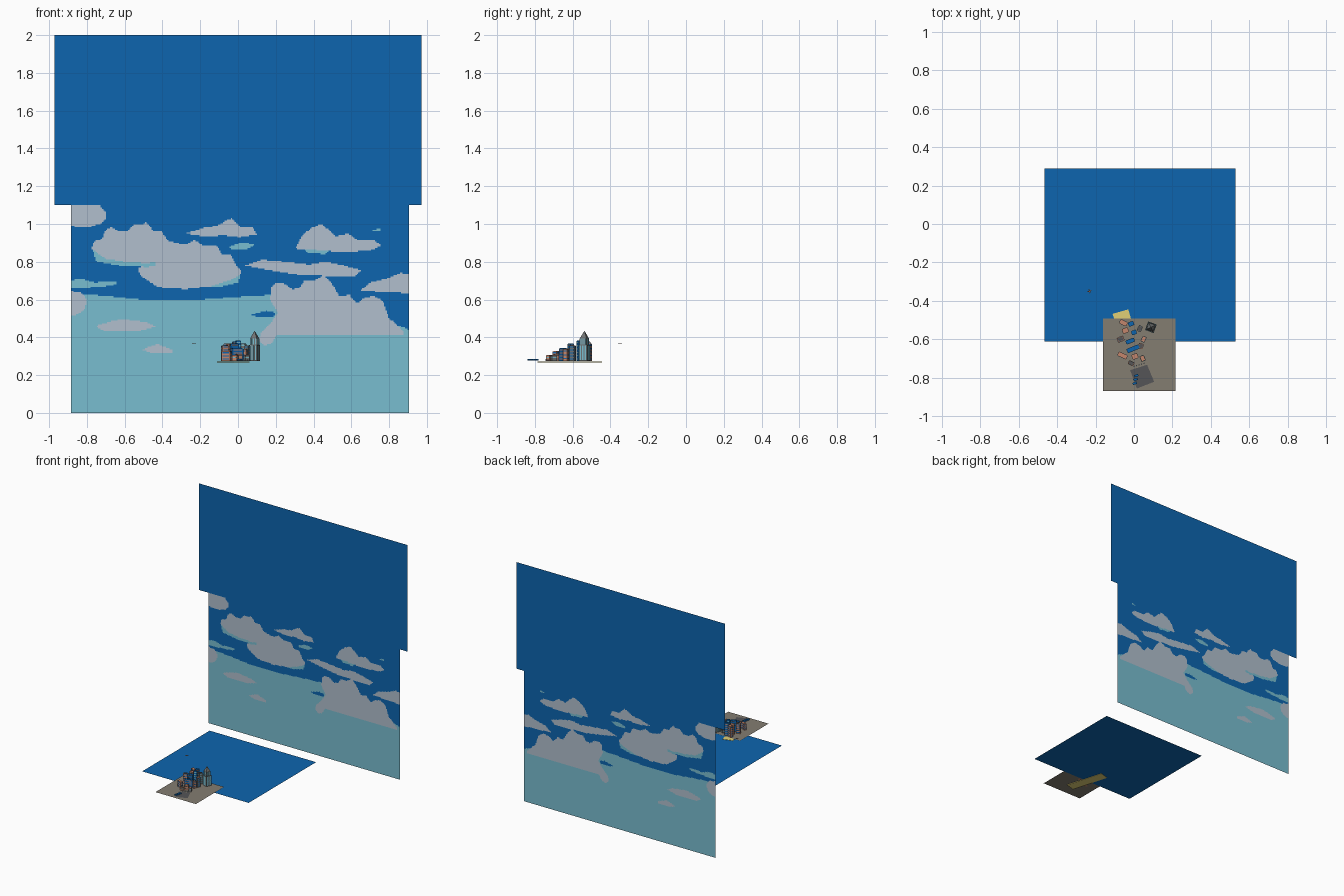
import bpy, bmesh, math, random
from mathutils import Matrix, Vector

if "Cube" in bpy.data.objects:
    bpy.data.objects.remove(bpy.data.objects["Cube"])

random.seed(4)

def mat(name, r, g, b):
    m = bpy.data.materials.new(name)
    m.diffuse_color = (r, g, b, 1)
    m.use_nodes = True
    m.node_tree.nodes["Principled BSDF"].inputs["Base Color"].default_value = m.diffuse_color
    return m

BLUE = mat("deep_blue", .004, .13, .43)
TEAL = mat("pale_teal", .19, .51, .63)
GREY = mat("cloud_grey", .44, .52, .61)
SAND = mat("ground_taupe", .23, .205, .165)
DARK = mat("asphalt", .09, .09, .095)
BRICK = mat("brick_orange", .55, .24, .15)
YELLOW = mat("beach_yellow", .75, .63, .18)
STONE = mat("stone_grey", .16, .17, .17)

def finish(name, bm, mats):
    me = bpy.data.meshes.new(name)
    bm.to_mesh(me)
    bm.free()
    for m in mats:
        me.materials.append(m)
    ob = bpy.data.objects.new(name, me)
    bpy.context.collection.objects.link(ob)
    return ob

def plate(name, pts, m):
    bm = bmesh.new()
    bm.faces.new([bm.verts.new(p) for p in pts])
    return finish(name, bm, [m])

def flat(name, x0, x1, y0, y1, z, m):
    return plate(name, [(x0, y0, z), (x1, y0, z), (x1, y1, z), (x0, y1, z)], m)

# --- painted sky: shapes are layered, then sampled into pixel rows ---
BACK = .87
shapes = []

def paint(index, *pts):
    xs, zs = [p[0] for p in pts], [p[1] for p in pts]
    shapes.append((index, pts, min(xs), max(xs), min(zs), max(zs)))

def inside(x, z, pts):
    hit = False
    for (ax, az), (bx, bz) in zip(pts, pts[1:] + pts[:1]):
        if (az > z) != (bz > z) and x < (bx - ax) * (z - az) / (bz - az) + ax:
            hit = not hit
    return hit

# horizon haze
paint(1, (-.9, .63), (-.7, .62), (-.47, .595), (-.2, .6), (.01, .615), (.19, .625), (.4, .6),
      (.6, .5), (.8, .48), (.91, .44), (.91, -.01), (-.9, -.01))
paint(1, (-.9, .7), (-.83, .71), (-.76, .69), (-.65, .695), (-.64, .68), (-.73, .665), (-.9, .66))
paint(0, (.07, .52), (.15, .54), (.2, .53), (.19, .51), (.1, .51))
# small teal wisps
paint(1, (-.05, .88), (.01, .9), (.09, .895), (.06, .87), (-.03, .865))
paint(1, (.71, .96), (.71, .97), (.755, .975), (.755, .965))
paint(1, (-.77, .87), (-.75, .8), (-.63, .78), (-.5, .78), (-.5, .88))
paint(1, (.35, .88), (.36, .85), (.46, .84), (.5, .88))
# top left and left edge clouds
paint(2, (-.9, 1.11), (-.74, 1.11), (-.7, 1.06), (-.7, 1.03), (-.73, 1.0), (-.8, .98), (-.9, .99))
paint(2, (-.9, .645), (-.83, .64), (-.8, .6), (-.81, .55), (-.85, .52), (-.9, .51))
# large left cloud
paint(2, (-.775, .87), (-.76, .91), (-.72, .92), (-.7, .97), (-.67, .985), (-.63, .96), (-.585, .96),
      (-.55, 1.0), (-.51, .995), (-.485, 1.01), (-.45, .965), (-.405, .96), (-.37, .91), (-.28, .89),
      (-.23, .915), (-.18, .885), (-.115, .89), (-.085, .84), (-.035, .835), (-.01, .78), (.02, .75),
      (0, .7), (-.1, .675), (-.28, .655), (-.425, .665), (-.52, .73), (-.53, .77), (-.45, .79),
      (-.6, .8), (-.7, .815))
paint(1, (-.51, .785), (-.44, .8), (-.44, .775), (-.5, .772))
paint(1, (-.16, .665), (-.05, .7), (.015, .73), (0, .69), (-.08, .67))
# upper centre cloud
paint(2, (-.28, .95), (-.18, .98), (-.11, .99), (-.07, 1.015), (-.035, 1.03), (0, 1.0), (.01, .98),
      (.08, .98), (.1, .945), (.01, .93), (-.07, .94), (-.18, .935))
# upper right cloud
paint(2, (.305, .87), (.32, .9), (.34, .94), (.39, .98), (.44, 1.0), (.485, .965), (.52, .935),
      (.585, .95), (.63, .915), (.72, .915), (.76, .885), (.7, .86), (.54, .85), (.46, .86))
# long middle cloud
paint(2, (.04, .78), (.125, .81), (.245, .8), (.38, .785), (.46, .8), (.56, .78), (.65, .755),
      (.62, .725), (.46, .725), (.325, .73), (.165, .755))
# right edge cloud
paint(2, (.645, .645), (.7, .69), (.8, .715), (.86, .74), (.91, .735), (.91, .63), (.83, .64))
# great cumulus at right
paint(2, (.11, .385), (.12, .42), (.17, .47), (.21, .53), (.17, .6), (.175, .66), (.2, .69), (.245, .685),
      (.285, .655), (.325, .66), (.35, .7), (.4, .7), (.455, .73), (.5, .68), (.54, .615), (.59, .625),
      (.63, .58), (.67, .61), (.72, .62), (.77, .59), (.8, .5), (.84, .47), (.87, .44), (.88, .415), (.2, .41),
      (.18, .37), (.14, .355))
# low thin clouds
paint(2, (-.755, .46), (-.65, .49), (-.6, .495), (-.48, .48), (-.435, .455), (-.52, .435), (-.7, .43))
paint(2, (-.51, .335), (-.43, .365), (-.35, .335), (-.345, .315), (-.47, .32))

def sky_colour(x, z):
    for index, pts, x0, x1, z0, z1 in reversed(shapes):
        if x0 < x < x1 and z0 < z < z1 and inside(x, z, pts):
            return index
    return 0

bm = bmesh.new()
X0, X1, TOP, NX, NZ = -.885, .905, 1.1, 260, 160
sx, sz = (X1 - X0) / NX, TOP / NZ
for j in range(NZ):
    row = [sky_colour(X0 + (i + .5) * sx, (j + .5) * sz) for i in range(NX)] + [-1]
    start = 0
    for i in range(1, NX + 1):
        if row[i] != row[start]:
            a, b, c, d = X0 + start * sx, X0 + i * sx, j * sz, (j + 1) * sz
            f = bm.faces.new([bm.verts.new(p) for p in
                              ((a, BACK, c), (b, BACK, c), (b, BACK, d), (a, BACK, d))])
            f.material_index = row[start]
            start = i
finish("sky_with_clouds", bm, [BLUE, TEAL, GREY])
plate("upper_sky", [(-.972, BACK, 1.1), (.972, BACK, 1.1), (.972, BACK, 2), (-.972, BACK, 2)], BLUE)

# --- water, land, plaza, beach ---
flat("water", -.467, .528, -.612, .288, .27, BLUE)
flat("land", -.162, .215, -.87, -.492, .275, SAND)
plate("plaza", [(.015, -.857, .277), (.105, -.822, .277), (.068, -.733, .277), (-.02, -.762, .277)], DARK)

BASE = .275

def box(bm, centre, size, turn=0, index=0):
    m = (Matrix.Translation(centre) @ Matrix.Rotation(math.radians(turn), 4, 'Z')
         @ Matrix.Diagonal((*size, 1)))
    vs = bmesh.ops.create_cube(bm, size=1, matrix=m)["verts"]
    for f in {f for v in vs for f in v.link_faces}:
        f.material_index = index

bm = bmesh.new()
box(bm, (-.025, -.615, .27), (.085, .33, .004), 16)
finish("beach", bm, [YELLOW])

# --- buildings: block, parapet and window bands ---
def building(name, x, y, w, d, h, turn, wall, glass, roof):
    bm = bmesh.new()
    box(bm, (x, y, BASE + h / 2), (w, d, h), turn)
    box(bm, (x, y, BASE + h), (w * .8, d * .8, .005), turn, 2)
    floors = max(1, int(h / .016))
    for k in range(floors):
        z = BASE + (k + .6) * h / floors
        box(bm, (x, y, z), (w * .75, d + .002, .006), turn, 1)
        box(bm, (x, y, z), (w + .002, d * .75, .006), turn, 1)
    finish(name, bm, [wall, glass, roof])

blocks = [(-.055, -.515, .04, .022, .09, BRICK, BLUE), (-.015, -.52, .028, .022, .10, BLUE, BRICK),
          (.03, -.545, .022, .03, .09, STONE, TEAL), (-.045, -.555, .03, .025, .085, BRICK, DARK),
          (.0, -.565, .025, .022, .105, BLUE, TEAL), (.05, -.6, .02, .03, .08, STONE, BLUE),
          (-.07, -.6, .035, .025, .08, BRICK, BLUE), (-.02, -.61, .045, .02, .09, BLUE, DARK),
          (.035, -.635, .025, .025, .06, BRICK, BLUE), (-.005, -.65, .065, .022, .065, BLUE, BRICK),
          (-.06, -.685, .05, .022, .05, BRICK, BLUE), (.005, -.69, .03, .025, .035, BRICK, DARK),
          (-.015, -.725, .03, .02, .03, BRICK, TEAL), (.045, -.7, .022, .03, .03, STONE, TEAL)]
for i, (x, y, w, d, h, wall, glass) in enumerate(blocks):
    roof = BLUE if wall is BLUE else random.choice([BRICK, DARK])
    building("building_%d" % i, x, y, w, d, h, random.choice([22, -25, 22]), wall, glass, roof)

# --- tall tower with setbacks and pointed roof ---
bm = bmesh.new()
TX, TY = .088, -.538
for w, z0, z1 in ((.046, BASE, .36), (.04, .36, .395)):
    box(bm, (TX, TY, (z0 + z1) / 2), (w, w, z1 - z0), -20)
    for k in (-1, 0, 1):
        box(bm, (TX, TY, (z0 + z1) / 2), (w + .002, w + .002, 0.001), -20, 1)
        off = Matrix.Rotation(math.radians(-20), 3, 'Z') @ Vector((k * w * .3, 0, 0))
        side = Matrix.Rotation(math.radians(-20), 3, 'Z') @ Vector((0, k * w * .3, 0))
        mid = Vector((TX, TY, (z0 + z1) / 2))
        box(bm, mid + off, (w * .16, w + .002, (z1 - z0) * .9), -20, 1)
        box(bm, mid + side, (w + .002, w * .16, (z1 - z0) * .9), -20, 1)
bmesh.ops.create_cone(bm, segments=4, radius1=.026, radius2=0, depth=.04, cap_ends=True,
                      matrix=Matrix.Translation((TX, TY, .415)) @ Matrix.Rotation(math.radians(25), 4, 'Z'))
finish("tall_tower", bm, [STONE, TEAL])

# --- small parked vehicles by the plaza ---
bm = bmesh.new()
for k in range(3):
    box(bm, (.012 - k * .004, -.79 - k * .02, .282), (.022, .012, .009), 20, 0)
for k in range(5):
    box(bm, (.0 + k * .013, -.742 + k * .004, .28), (.006, .006, .006), 20, 1)
finish("parked_vehicles", bm, [BLUE, GREY])

# --- small flyer over the water ---
bm = bmesh.new()
box(bm, (-.232, -.35, .366), (.02, .006, .004), 20, 0)
box(bm, (-.232, -.35, .367), (.005, .022, .002), 20, 1)
finish("small_flyer", bm, [BRICK, GREY])
